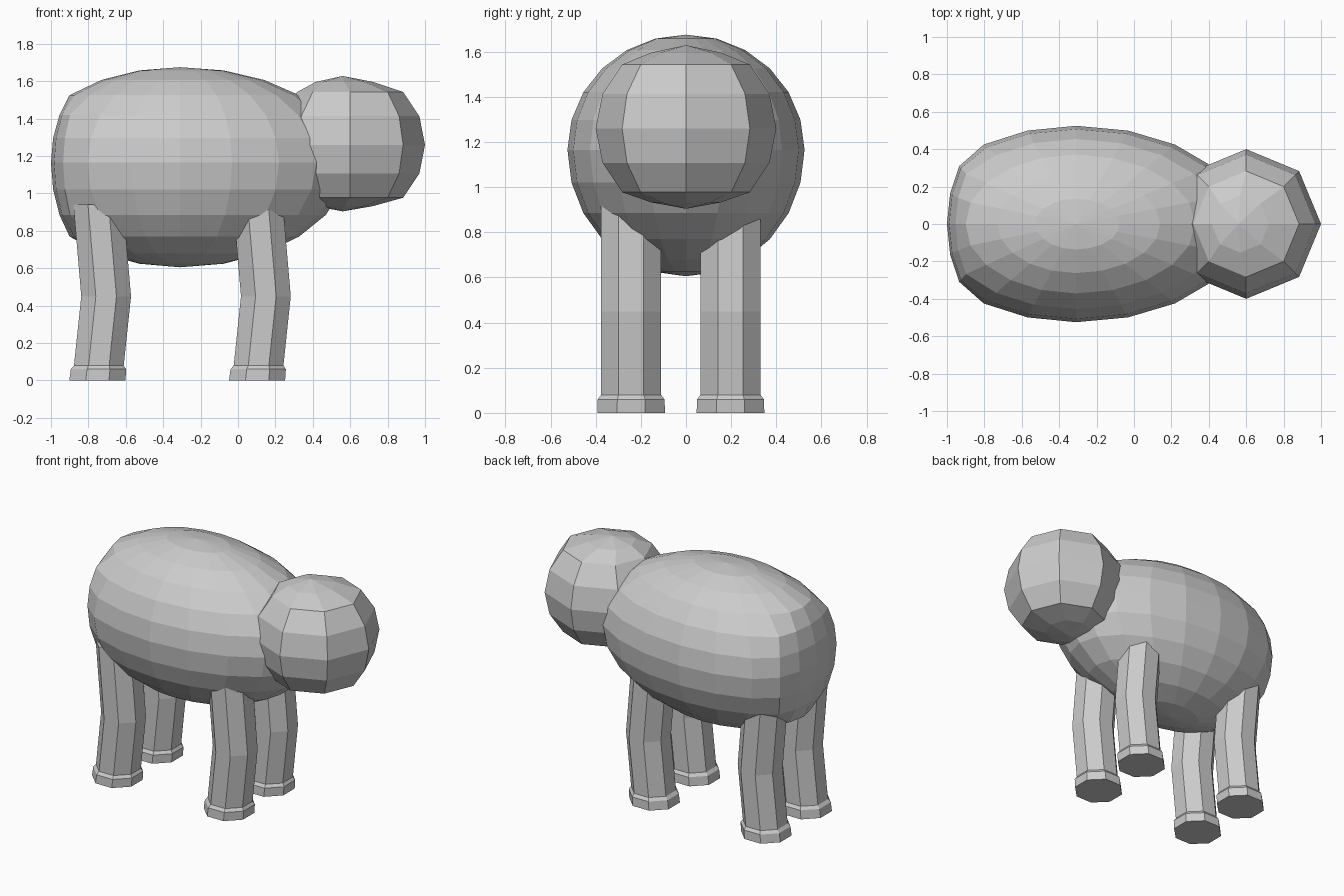
import bpy, bmesh, math
from mathutils import Vector

if "Cube" in bpy.data.objects:
    bpy.data.objects.remove(bpy.data.objects["Cube"])


def finish(name, bm):
    bmesh.ops.recalc_face_normals(bm, faces=bm.faces[:])
    me = bpy.data.meshes.new(name)
    bm.to_mesh(me)
    bm.free()
    ob = bpy.data.objects.new(name, me)
    bpy.context.collection.objects.link(ob)
    return ob


# Body: faceted sphere, stretched to the head end and blunted at the rump
def make_body():
    bm = bmesh.new()
    bmesh.ops.create_uvsphere(bm, u_segments=20, v_segments=12, radius=1)
    for v in bm.verts:
        u, w, h = v.co
        if u > 0:
            x = 0.9 * u
        else:
            x = 0.84 * u if u > -0.7 else -0.588 + 0.34 * (u + 0.7)
        z = 0.51 * h if h > 0 else 0.56 * h
        v.co = Vector((x - 0.31, 0.525 * w, z + 1.165))
    finish("body", bm)


# Head: eight-sided sphere with flattened top and bottom caps
def make_head():
    bm = bmesh.new()
    bmesh.ops.create_uvsphere(bm, u_segments=8, v_segments=8, radius=1)
    for v in bm.verts:
        h = v.co.z
        if abs(h) > 0.98:
            v.co.z = 0.92 if h > 0 else -0.89
            v.co.x -= 0.10
        elif abs(h) > 0.9:
            v.co.z = 0.84 if h > 0 else -0.82
            v.co.x -= 0.08
        v.co = v.co * 0.4 + Vector((0.6, 0, 1.26))
    finish("head", bm)


# Leg: octagonal tube through sections of (x offset, z, half width)
SECTIONS = [(0.0, 0.0, 0.15), (0.006, 0.06, 0.148), (0.008, 0.08, 0.133),
            (0.047, 0.45, 0.133), (0.005, 0.94, 0.133)]


def make_leg(name, x, y):
    bm = bmesh.new()
    rings = []
    for dx, z, half in SECTIONS:
        r = half / math.cos(math.pi / 8)
        ring = []
        for i in range(8):
            a = math.pi / 8 + i * math.pi / 4
            ring.append(bm.verts.new((x + dx + r * math.cos(a), y + r * math.sin(a), z)))
        rings.append(ring)
    for lo, hi in zip(rings, rings[1:]):
        for i in range(8):
            j = (i + 1) % 8
            bm.faces.new((lo[i], lo[j], hi[j], hi[i]))
    bm.faces.new(rings[0][::-1])
    bm.faces.new(rings[-1])
    finish(name, bm)


make_body()
make_head()
for end, x in (("rear", -0.752), ("fore", 0.102)):
    for side, y in (("right", -0.243), ("left", 0.197)):
        make_leg(f"{end}_{side}_leg", x, y)
